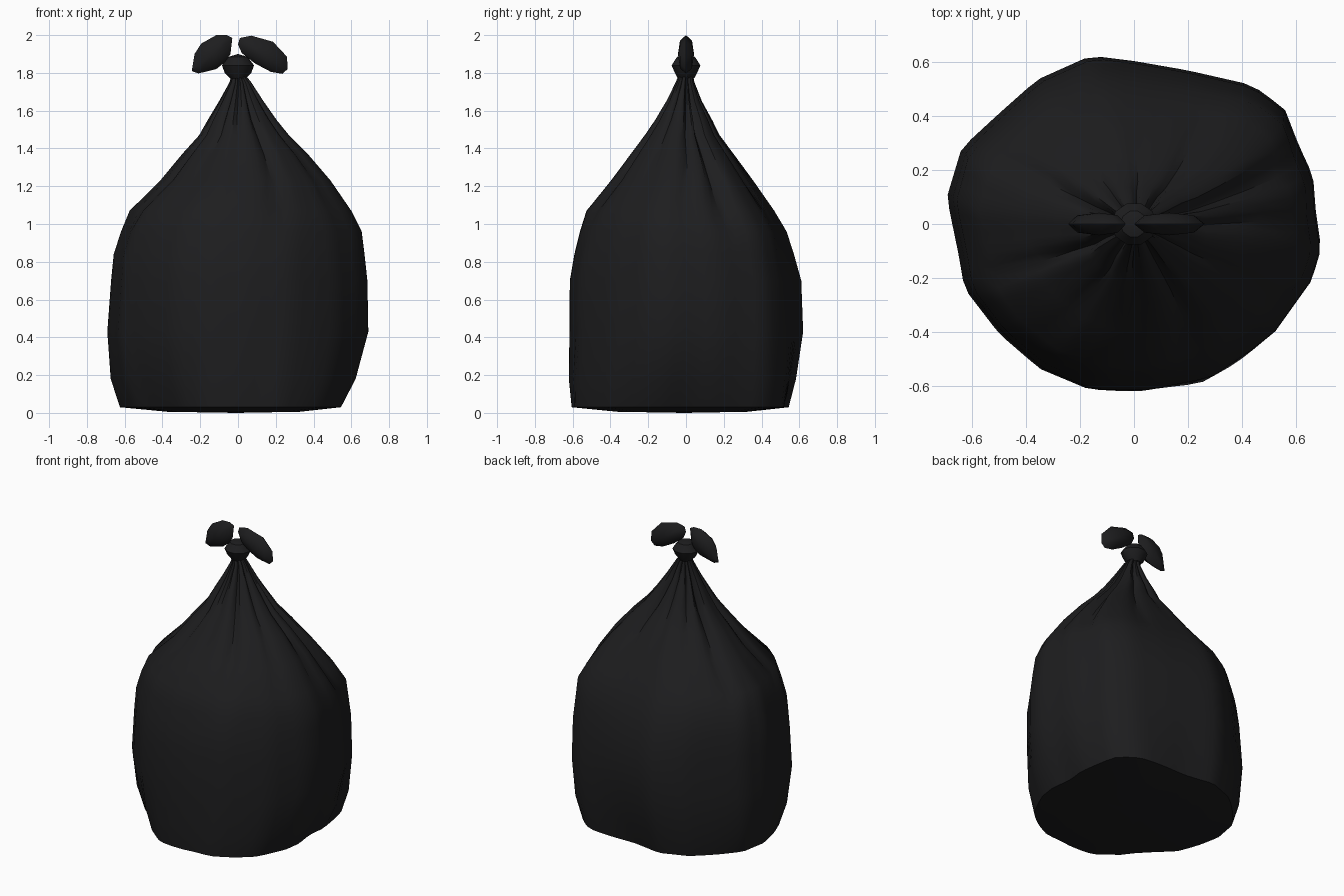
import bpy, bmesh, math
from mathutils import Vector

if "Cube" in bpy.data.objects:
    bpy.data.objects.remove(bpy.data.objects["Cube"])

black = bpy.data.materials.new("black_plastic")
black.diffuse_color = (0.0125, 0.0125, 0.0135, 1)
black.use_nodes = True
black.node_tree.nodes["Principled BSDF"].inputs["Base Color"].default_value = black.diffuse_color


def finish(bm, name, angle):
    bmesh.ops.recalc_face_normals(bm, faces=bm.faces)
    me = bpy.data.meshes.new(name)
    bm.to_mesh(me)
    bm.free()
    me.materials.append(black)
    ob = bpy.data.objects.new(name, me)
    bpy.context.collection.objects.link(ob)
    bpy.ops.object.select_all(action='DESELECT')
    ob.select_set(True)
    bpy.context.view_layer.objects.active = ob
    bpy.ops.object.shade_smooth_by_angle(angle=math.radians(angle))
    return ob


def bridge(bm, a, b):
    n = len(a)
    for i in range(n):
        j = (i + 1) % n
        bm.faces.new((a[i], a[j], b[j], b[i]))


def cap(bm, ring, co):
    c = bm.verts.new(co)
    for i in range(len(ring)):
        bm.faces.new((ring[i], ring[(i + 1) % len(ring)], c))


# Bag plan outline, counter-clockwise
outline = [(.695, -.09), (.675, .05), (.665, .18), (.61, .30), (.56, .43), (.44, .52),
           (.2, .575), (0, .61), (-.16, .63), (-.36, .54), (-.5, .415), (-.64, .285),
           (-.695, .1), (-.65, -.12), (-.63, -.24), (-.5, -.41), (-.35, -.54),
           (-.16, -.62), (.05, -.62), (.28, -.575), (.41, -.49), (.525, -.4), (.66, -.21)]
# Bag extents by height: z, x min, x max, y min, y max
levels = [(.03, -.62, .54, -.61, .54), (.18, -.67, .62, -.625, .58),
          (.43, -.69, .69, -.622, .62), (.70, -.67, .685, -.62, .61),
          (.84, -.655, .67, -.595, .57), (.96, -.615, .655, -.565, .53),
          (1.07, -.57, .60, -.53, .465), (1.23, -.41, .49, -.40, .355),
          (1.37, -.295, .37, -.295, .255), (1.47, -.205, .27, -.22, .18),
          (1.55, -.16, .205, -.165, .14), (1.65, -.10, .135, -.105, .085),
          (1.75, -.045, .07, -.055, .045), (1.80, -.03, .03, -.035, .035)]
# Gathers: angle, lowest height, depth, half width
folds = [(27, .95, .06, 8), (65, 1.05, .03, 8), (95, 1.25, .02, 7),
         (125, 1.2, .02, 7), (150, 1.0, .05, 8), (200, .98, .045, 8),
         (235, 1.1, .02, 7), (262, 1.2, .025, 6), (292, .95, .045, 9),
         (330, 1.15, .02, 7), (5, 1.1, .03, 6)]
# Diagonal bulges: angle, push at the base, push at the shoulder
corners = [(45, .08, .025), (135, .03, .025), (225, -.07, .01), (315, .05, -.01)]
N = 72


def unit_radius(t):
    # radius of the normalised outline along direction t
    d = Vector((math.cos(t), math.sin(t)))
    for i, p in enumerate(outline):
        a = Vector((p[0] / .69, p[1] / .625))
        q = outline[(i + 1) % len(outline)]
        b = Vector((q[0] / .69, q[1] / .625)) - a
        den = d.x * b.y - d.y * b.x
        if abs(den) < 1e-9:
            continue
        r = (a.x * b.y - a.y * b.x) / den
        s = (a.x * d.y - a.y * d.x) / den
        if r > 0 and -1e-6 <= s <= 1.000001:
            return r
    return 1


def turn(a, b):
    return abs((a - b + 180) % 360 - 180)


def offset(deg, z, radius):
    total = 0
    for ang, low, depth, width in folds:
        off = turn(deg, ang) / width
        if off < 1 and z > low:
            total -= min(depth * min((z - low) / .18, 1), radius * .35) * (1 - off)
    for ang, base, shoulder in corners:
        off = turn(deg, ang) / 45
        if off < 1:
            push = base * max(0, (.43 - z) / .4) + shoulder * max(0, 1 - abs(z - 1) / .28)
            total += push * math.cos(off * math.pi / 2) ** 2
    return total


# Sack body
bm = bmesh.new()
rings = []
for z, x0, x1, y0, y1 in levels:
    cx, cy, hx, hy = (x0 + x1) / 2, (y0 + y1) / 2, (x1 - x0) / 2, (y1 - y0) / 2
    ring = []
    for k in range(N):
        t = 2 * math.pi * k / N
        r = unit_radius(t)
        dx, dy = hx * r * math.cos(t), hy * r * math.sin(t)
        size = math.hypot(dx, dy)
        g = 1 + offset(360 * k / N, z, size) / size
        ring.append(bm.verts.new((cx + dx * g, cy + dy * g, z)))
    if rings:
        bridge(bm, rings[-1], ring)
    rings.append(ring)
under = [bm.verts.new((v.co.x * .6, v.co.y * .6, .006)) for v in rings[0]]
bridge(bm, rings[0], under)
cap(bm, under, (-.01, -.01, 0))
cap(bm, rings[-1], (0, 0, 1.82))
finish(bm, "sack", 38)

# Tied knot
bm = bmesh.new()
rings = []
for z, rx, ry in [(1.77, .04, .045), (1.80, .07, .062), (1.84, .085, .08), (1.885, .05, .05)]:
    ring = [bm.verts.new((rx * math.cos(math.pi * k / 5), ry * math.sin(math.pi * k / 5), z))
            for k in range(10)]
    if rings:
        bridge(bm, rings[-1], ring)
    rings.append(ring)
cap(bm, rings[0], (0, 0, 1.765))
cap(bm, rings[-1], (0, 0, 1.90))
finish(bm, "knot", 35)


# Puffed ears above the knot
def ear(name, pts):
    bm = bmesh.new()
    n = len(pts)
    cx, cz = sum(p[0] for p in pts) / n, sum(p[1] for p in pts) / n
    rim = [bm.verts.new((x, 0, z)) for x, z in pts]
    for s in (-1, 1):
        inner = [bm.verts.new((cx + (x - cx) * .7, s * .032, cz + (z - cz) * .7)) for x, z in pts]
        bridge(bm, rim, inner)
        cap(bm, inner, (cx, s * .042, cz))
    finish(bm, name, 50)


ear("left_ear", [(-.245, 1.81), (-.23, 1.90), (-.195, 1.955), (-.115, 2.0), (-.06, 2.0),
                 (-.03, 1.985), (-.04, 1.90), (-.065, 1.86), (-.115, 1.82), (-.21, 1.797)])
ear("right_ear", [(0, 1.95), (.01, 1.985), (.07, 1.997), (.185, 1.965), (.26, 1.885),
                  (.262, 1.82), (.235, 1.795), (.175, 1.805), (.09, 1.85), (.02, 1.905)])
